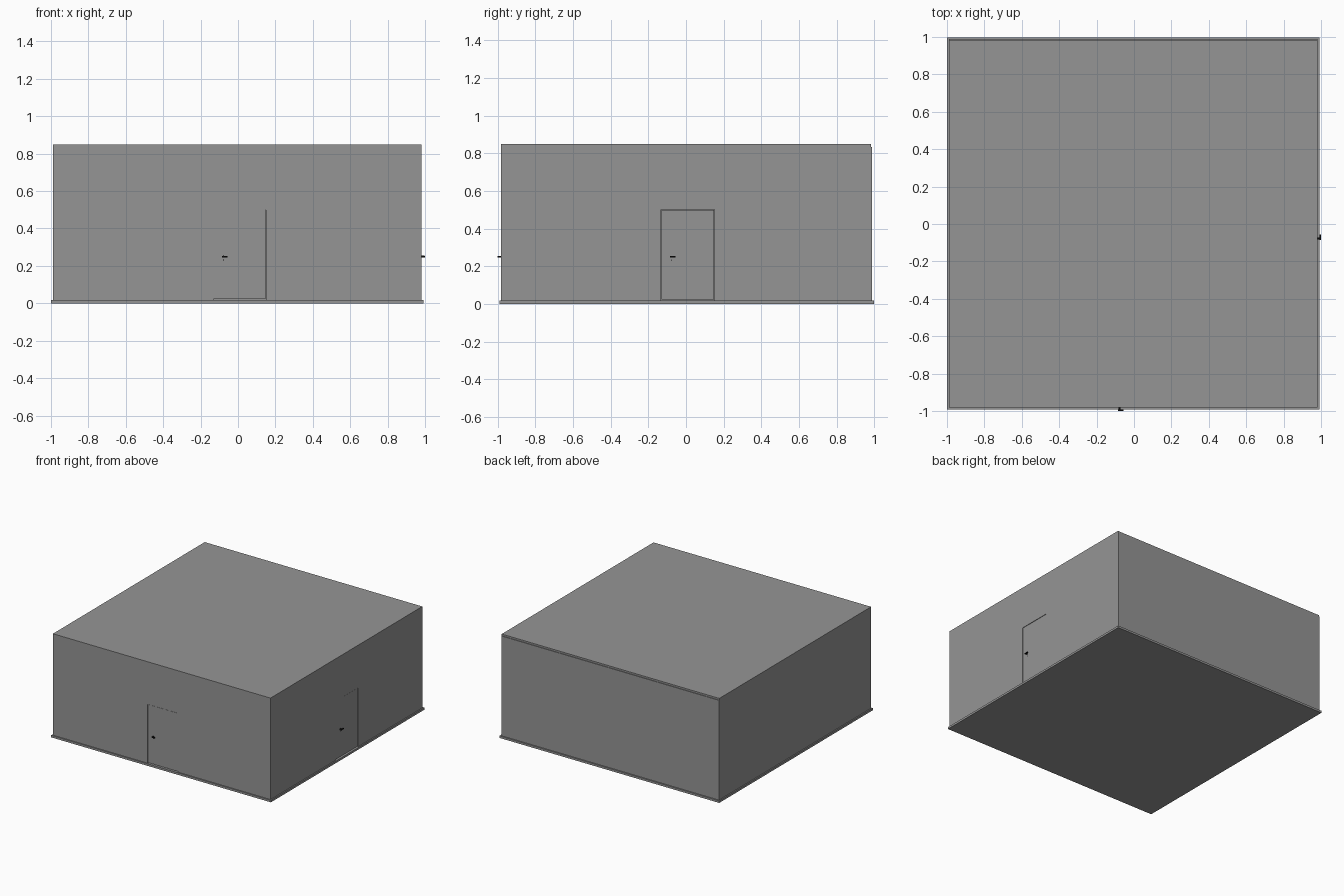
import bpy, bmesh
from math import pi
from mathutils import Matrix

if "Cube" in bpy.data.objects:
    bpy.data.objects.remove(bpy.data.objects["Cube"])

T = 0.014                       # panel thickness
X0, X1 = -0.99, 0.982           # wall faces in x
Y0, Y1 = -0.982, 0.988          # wall faces in y
Z0, ZR, Z1 = 0.017, 0.834, 0.848
D0, D1, DB, DT = -0.132, 0.15, 0.022, 0.50   # door opening

# Local wall frame: x along the wall, y into the room, z up
FRONT = Matrix.Translation((0, Y0, 0))
RIGHT = Matrix.Translation((X1, 0, 0)) @ Matrix.Rotation(pi / 2, 4, 'Z')


def material(name, v):
    mat = bpy.data.materials.new(name)
    mat.diffuse_color = (v, v, v, 1)
    mat.use_nodes = True
    mat.node_tree.nodes["Principled BSDF"].inputs["Base Color"].default_value = mat.diffuse_color
    return mat


GREY = material("dark_grey", 0.3)
BLACK = material("black", 0.005)


def finish(name, bm, matrix=Matrix(), mat=GREY):
    bmesh.ops.transform(bm, matrix=matrix, verts=bm.verts)
    bmesh.ops.recalc_face_normals(bm, faces=bm.faces)
    mesh = bpy.data.meshes.new(name)
    bm.to_mesh(mesh)
    bm.free()
    mesh.materials.append(mat)
    obj = bpy.data.objects.new(name, mesh)
    bpy.context.collection.objects.link(obj)
    return obj


def add_box(bm, lo, hi):
    size = [b - a for a, b in zip(lo, hi)]
    mid = [(a + b) / 2 for a, b in zip(lo, hi)]
    bmesh.ops.create_cube(bm, size=1, matrix=Matrix.Translation(mid) @ Matrix.Diagonal((*size, 1)))


def box(name, lo, hi, matrix=Matrix()):
    bm = bmesh.new()
    add_box(bm, lo, hi)
    return finish(name, bm, matrix)


def door_wall(name, a, b, matrix):
    # Panel outline with a notch for the doorway, extruded inwards
    pts = [(a, Z0), (D0, Z0), (D0, DT), (D1, DT), (D1, Z0), (b, Z0), (b, ZR), (a, ZR)]
    bm = bmesh.new()
    face = bm.faces.new([bm.verts.new((x, 0, z)) for x, z in pts])
    ext = bmesh.ops.extrude_face_region(bm, geom=[face])['geom']
    bmesh.ops.translate(bm, vec=(0, T, 0), verts=[v for v in ext if isinstance(v, bmesh.types.BMVert)])
    return finish(name, bm, matrix)


def handle(name, matrix):
    # Stem, lever and keyhole disc, repeated on the inside of the door
    bm = bmesh.new()
    turn = Matrix.Rotation(pi / 2, 4, 'X')
    for face_y, s in ((0.002, -1), (T, 1)):
        for z, r, depth in ((0.25, 0.005, 0.016), (0.232, 0.003, 0.002)):
            bmesh.ops.create_cone(bm, cap_ends=True, segments=12, radius1=r, radius2=r, depth=depth,
                                  matrix=Matrix.Translation((-0.078, face_y + s * depth / 2, z)) @ turn)
        ys = sorted((face_y + s * 0.013, face_y + s * 0.02))
        add_box(bm, (-0.086, ys[0], 0.246), (-0.056, ys[1], 0.254))
    return finish(name, bm, matrix, BLACK)


# Floor, and roof resting on the walls, set back slightly at the rear
box("floor_slab", (-1, -0.991, 0), (0.992, 0.998, Z0))
box("roof_panel", (X0, Y0, ZR), (X1, Y1 - 0.005, Z1))

# Plain walls
box("back_wall", (X0, Y1 - T, Z0), (X1, Y1, ZR))
box("left_wall", (X0, Y0 + T, Z0), (X0 + T, Y1 - T, ZR))

# Walls with doors, door leaves and handles
door_wall("front_wall", X0, X1, FRONT)
door_wall("right_wall", Y0 + T, Y1 - T, RIGHT)
for side, matrix in (("front", FRONT), ("right", RIGHT)):
    g = 0.002
    box(side + "_door", (D0 + g, 0.002, DB), (D1 - g, T, DT - g), matrix)
    handle(side + "_door_handle", matrix)
